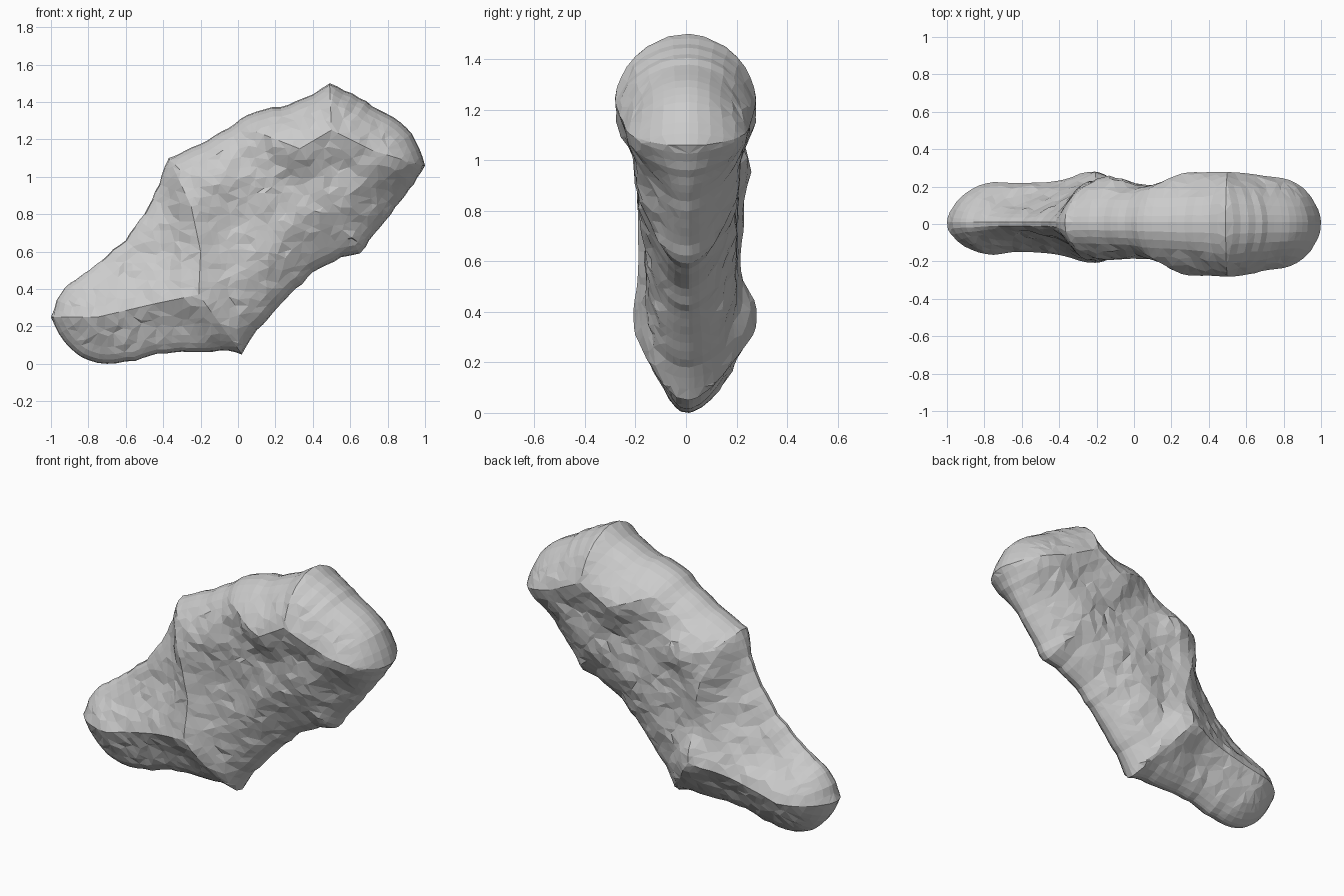
import bpy, bmesh, math, random
from mathutils import Vector
from mathutils.geometry import delaunay_2d_cdt

if "Cube" in bpy.data.objects:
    bpy.data.objects.remove(bpy.data.objects["Cube"])

random.seed(4)

# Front silhouette of the rock (x, z)
OUTLINE = [Vector(p) for p in [
    (-1, .25), (-.93, .12), (-.87, .06), (-.8, .02), (-.7, 0), (-.55, .015), (-.43, .055),
    (-.3, .065), (-.05, .07), (.02, .05), (.1, .18), (.25, .34), (.4, .49), (.55, .57),
    (.65, .59), (.76, .73), (.87, .87), (.94, .96), (1, 1.06), (.97, 1.15), (.93, 1.23),
    (.87, 1.29), (.75, 1.36), (.65, 1.42), (.49, 1.5), (.4, 1.44), (.27, 1.385),
    (.14, 1.36), (.05, 1.33), (-.05, 1.26), (-.2, 1.175), (-.37, 1.1), (-.42, .96),
    (-.5, .8), (-.6, .66), (-.76, .53), (-.9, .43), (-.97, .34)]]

# Side depth at a few spots: x, z, front depth, back depth, wedge (0 round .. 1 sharp rim)
DEPTH = [(-.83, .25, .14, .2, .15), (-.6, .28, .115, .185, .2), (-.6, .5, .1, .16, .6),
         (-.4, .2, .12, .19, .3), (-.42, .6, .125, .19, .8), (-.4, .85, .15, .19, .7),
         (-.21, .38, .175, .25, .2), (-.2, .6, .155, .18, .4), (-.28, .9, .17, .2, .1),
         (-.15, .98, .19, .26, 0), (0, .75, .15, .2, .1), (0, .35, .155, .19, .2),
         (.05, 1.1, .18, .2, 0), (.25, .55, .17, .19, .4), (.28, .9, .18, .19, .1),
         (.45, .7, .18, .2, .5), (.33, 1.15, .245, .245, 0), (.5, 1.23, .25, .245, 0),
         (.55, .95, .2, .21, .3), (.75, .8, .18, .19, .4), (.8, 1.12, .21, .22, 0),
         (.6, 1.3, .24, .24, 0)]

# Ridge lines where the broken faces meet
RIDGES = [[(-.365, 1.09), (-.25, .84), (-.2, .6), (-.21, .37), (.015, .06)],
          [(-.21, .37), (-.45, .32), (-.75, .25), (-.985, .25)],
          [(.985, 1.06), (.72, 1.14), (.5, 1.25), (.33, 1.15), (.1, 1.24)],
          [(.5, 1.25), (.49, 1.49)]]
RIDGES = [[Vector(p) for p in r] for r in RIDGES]


def seg_dist(p, a, b):
    ab = b - a
    t = max(0, min(1, (p - a).dot(ab) / ab.length_squared))
    return (p - a - ab * t).length


def edge_dist(p):
    return min(seg_dist(p, OUTLINE[i - 1], OUTLINE[i]) for i in range(len(OUTLINE)))


def ridge_dist(p):
    return min(seg_dist(p, a, b) for r in RIDGES for a, b in zip(r, r[1:]))


def inside(p):
    hit = False
    for i, b in enumerate(OUTLINE):
        a = OUTLINE[i - 1]
        if (a.y > p.y) != (b.y > p.y) and p.x < (b.x - a.x) * (p.y - a.y) / (b.y - a.y) + a.x:
            hit = not hit
    return hit


def subdivide(a, b, step):
    n = max(1, round((b - a).length / step))
    return [a.lerp(b, i / n) for i in range(n)]


def depth(p, side):
    wsum = total = wedge = 0
    for x, z, front, back, sharp in DEPTH:
        w = 1 / ((p.x - x) ** 2 + (p.y - z) ** 2 + .004) ** 1.6
        wsum += w
        total += w * (front if side < 0 else back)
        wedge += w * sharp
    s = wedge / wsum
    t = min(edge_dist(p) / (.23 + .12 * s), 1)
    ridge = .034 * max(0, 1 - ridge_dist(p) / .13)
    return (total / wsum + ridge) * ((1 - s) * math.sqrt(t * (2 - t)) + s * t)


# Plan of points: silhouette, rounded rim rings, ridges, scattered facets
pts = [q for i, a in enumerate(OUTLINE)
       for q in subdivide(a, OUTLINE[(i + 1) % len(OUTLINE)], .045)]
corners = [v.copy() for v in OUTLINE]
rim = len(pts)
for i in range(rim):                      # slightly uneven silhouette
    if min((pts[i] - c).length for c in corners) > .01:
        d = pts[(i + 1) % rim] - pts[i - 1]
        pts[i] = pts[i] + Vector((-d.y, d.x)).normalized() * random.uniform(-.006, .004)
OUTLINE = pts[:rim]
for off in (.005, .022, .05, .09):
    for i in range(rim):
        d = pts[(i + 1) % rim] - pts[i - 1]
        q = pts[i] + Vector((-d.y, d.x)).normalized() * off
        if inside(q) and edge_dist(q) > off * .85 and ridge_dist(q) > .008:
            pts.append(q)
edges = []
for r in RIDGES:
    line = [q for a, b in zip(r, r[1:]) for q in subdivide(a, b, .04)] + [r[-1]]
    start = len(pts)
    pts += line
    edges += [(start + i, start + i + 1) for i in range(len(line) - 1)]
for i in range(42):
    for j in range(32):
        q = Vector((-1 + i * .05 + random.uniform(-.018, .018),
                    j * .05 + random.uniform(-.018, .018)))
        if inside(q) and edge_dist(q) > .115 and ridge_dist(q) > .025:
            pts.append(q)

plan, _, tris, *_ = delaunay_2d_cdt(pts, edges, [list(range(rim))], 1, 1e-4)

# Raise the plan to both sides, sharing the silhouette vertices
bm = bmesh.new()
shared = {}
for side in (-1, 1):
    made = {}
    for tri in tris:
        face = []
        for k in tri:
            p = plan[k]
            if k not in made:
                ed = edge_dist(p)
                if ed < 1e-4:
                    if k not in shared:
                        shared[k] = bm.verts.new((p.x, .012, p.y))
                    made[k] = shared[k]
                else:
                    rough = .007 if ed > .06 and ridge_dist(p) > .04 else .0015
                    y = side * (depth(p, side) + random.uniform(-rough, rough))
                    made[k] = bm.verts.new((p.x, y, p.y))
            face.append(made[k])
        bm.faces.new(face)
bmesh.ops.recalc_face_normals(bm, faces=bm.faces)

mesh = bpy.data.meshes.new("rock")
bm.to_mesh(mesh)
bm.free()
rock = bpy.data.objects.new("rock", mesh)
bpy.context.collection.objects.link(rock)
